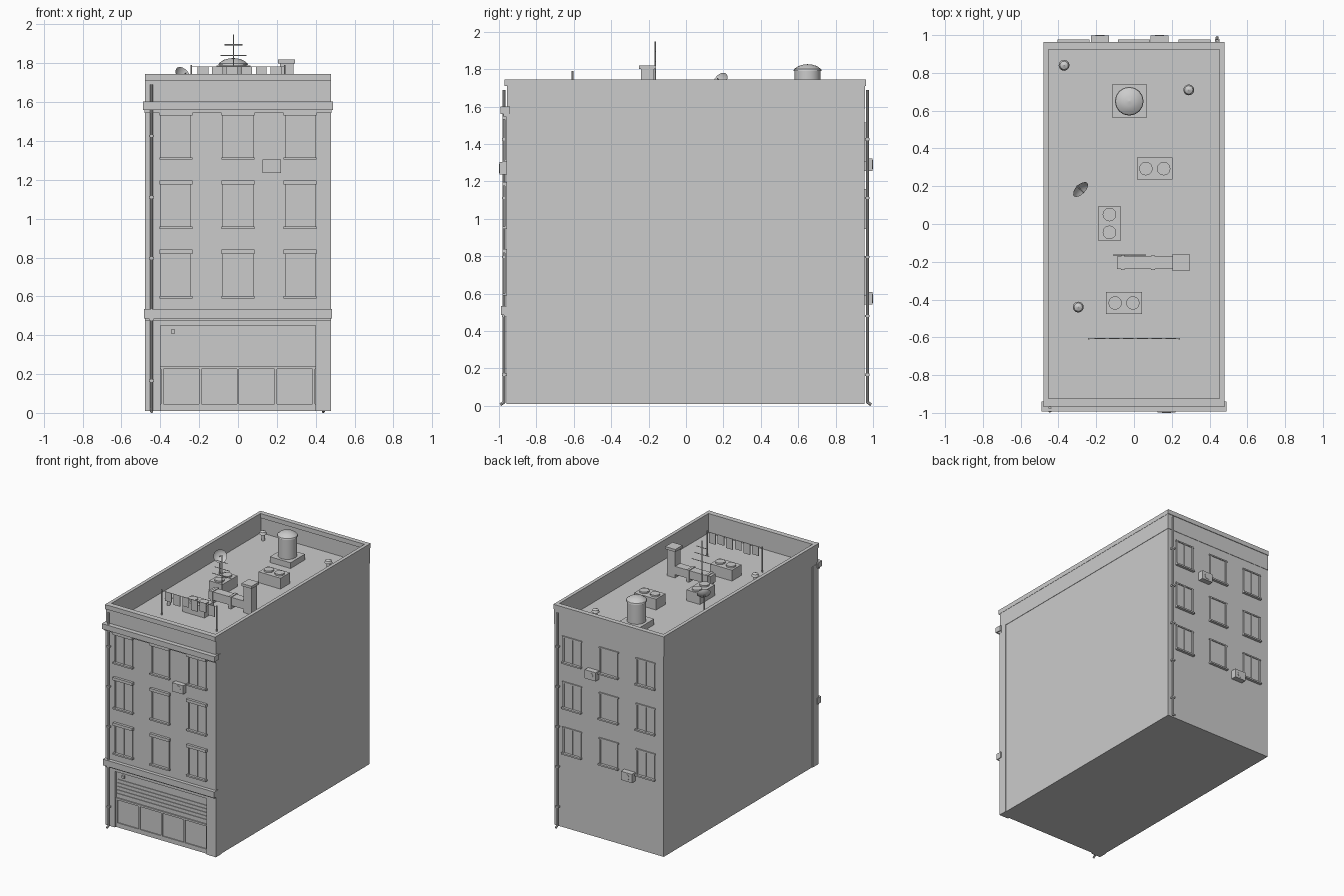
import bpy, math
from mathutils import Vector

old = bpy.data.objects.get("Cube")
if old:
    bpy.data.objects.remove(old, do_unlink=True)

mat = bpy.data.materials.new("plain grey")
mat.use_nodes = True
GREY = (0.6, 0.6, 0.6, 1)
mat.diffuse_color = GREY
mat.node_tree.nodes["Principled BSDF"].inputs["Base Color"].default_value = GREY


def finish(name, smooth=False):
    ob = bpy.context.object
    ob.name = name
    ob.data.materials.append(mat)
    if smooth:
        bpy.ops.object.shade_smooth_by_angle()
    return ob


def box(name, x, y, z):
    """Box from (min, max) ranges."""
    mid = [(a + b) / 2 for a, b in (x, y, z)]
    bpy.ops.mesh.primitive_cube_add(size=1, location=mid)
    ob = bpy.context.object
    ob.scale = [abs(b - a) for a, b in (x, y, z)]
    bpy.ops.object.transform_apply(location=False, rotation=False)
    return finish(name)


def rod(name, a, b, r, sides=8, r2=None):
    """Cylinder or cone between two points."""
    a, b = Vector(a), Vector(b)
    bpy.ops.mesh.primitive_cone_add(vertices=sides, radius1=r, radius2=r if r2 is None else r2,
                                    depth=(b - a).length, location=(a + b) / 2)
    bpy.context.object.rotation_euler = (b - a).to_track_quat('Z', 'Y').to_euler()
    return finish(name, True)


def lathe(name, centre, profile, sides=16):
    """Spin an (r, z) profile about a vertical axis."""
    n = len(profile)
    verts = [(r * math.cos(t), r * math.sin(t), z) for t in
             (2 * math.pi * i / sides for i in range(sides)) for r, z in profile]
    faces = [(i * n + j, (i + 1) % sides * n + j, (i + 1) % sides * n + j + 1, i * n + j + 1)
             for i in range(sides) for j in range(n - 1)]
    me = bpy.data.meshes.new(name)
    me.from_pydata(verts, [], faces)
    ob = bpy.data.objects.new(name, me)
    ob.location = centre
    bpy.context.collection.objects.link(ob)
    bpy.ops.object.select_all(action='DESELECT')
    bpy.context.view_layer.objects.active = ob
    ob.select_set(True)
    return finish(name, True)


W, FRONT, BACK, ROOF, TOP = 0.475, -0.96, 0.955, 1.59, 1.745

# Main block, with the shopfront opening cut into it
body = box("building_body", (-W, W), (FRONT, BACK), (0.01, ROOF))
cutter = box("shop_cutter", (-0.4, 0.4), (-1.1, FRONT + 0.02), (0, 0.45))
cutter.hide_render = True
cutter.hide_viewport = True
cut = body.modifiers.new("shop opening", 'BOOLEAN')
cut.object = cutter
cut.solver = 'EXACT'

for s in (-1, 1):
    box("corner_strip", (s * W, s * (W + 0.005)), (FRONT, -0.89), (0.01, ROOF))

# Parapet walls and coping around the sunken roof
for s in (-1, 1):
    box("side_parapet", (s * 0.455, s * 0.478), (FRONT + 0.005, BACK + 0.003), (ROOF - 0.002, 1.71))
    box("side_coping", (s * 0.453, s * 0.48), (FRONT - 0.01, BACK + 0.007), (1.71, TOP))
for name, y in (("front", (FRONT + 0.003, -0.93)), ("back", (0.935, BACK + 0.003))):
    box(name + "_parapet", (-0.47, 0.47), y, (ROOF - 0.002, 1.71))
    box(name + "_coping", (-0.478, 0.478), (y[0] - 0.01, y[1] + 0.005), (1.71, TOP))

# Front cornices, each with a thin moulding under it
box("upper_cornice", (-0.49, 0.49), (-0.993, -0.94), (1.56, 1.602))
box("upper_moulding", (-0.482, 0.482), (-0.975, -0.94), (1.545, 1.56))
box("lower_cornice", (-0.485, 0.485), (-0.988, -0.94), (0.487, 0.535))
box("lower_moulding", (-0.478, 0.478), (-0.972, -0.94), (0.475, 0.487))


def window(x, base, height, wall, out, mullion, lintel):
    """Raised window frame with sill and head; out is the wall's outward y sign."""
    def ys(d):
        return sorted((wall - out * 0.01, wall + out * d))
    top = base + height
    for s in (-1, 1):
        box("window_jamb", (x + s * 0.068, x + s * 0.079), ys(0.008), (base, top))
    if mullion:
        box("window_mullion", (x - 0.005, x + 0.005), ys(0.007), (base, top))
    box("window_pane", (x - 0.07, x + 0.07), ys(0.002), (base, top))
    box("window_head", (x - 0.085, x + 0.085), ys(0.02 if lintel else 0.009),
        (top - (0.022 if lintel else 0.01), top))
    box("window_sill", (x - 0.085, x + 0.085), ys(0.022), (base - 0.012, base))


for row in range(3):
    for col in (-1, 0, 1):
        base = 0.602 + row * 0.357
        window(col * 0.32, base, 0.238, FRONT, -1, col != 0, True)
        window(col * 0.32, base, 0.2, BACK, 1, col != 0, False)

# Shopfront: shutter slats, lower panel frames and a side lamp
shop = FRONT + 0.02
for i in range(5):
    box("shutter_slat", (-0.39, 0.39), (shop - 0.005, shop + 0.01), (0.27 + i * 0.028, 0.275 + i * 0.028))
box("shop_rail", (-0.4, 0.4), (shop - 0.01, shop + 0.01), (0.225, 0.24))
box("shop_kick", (-0.4, 0.4), (shop - 0.008, shop + 0.01), (0.01, 0.045))
for i in range(5):
    x = -0.39 + i * 0.195
    box("shop_bar", (x - 0.006, x + 0.006), (shop - 0.008, shop + 0.01), (0.01, 0.23))
box("shop_lamp", (-0.345, -0.325), (shop - 0.015, shop), (0.41, 0.43))

# Wall air conditioners
for x, z, out, wall in ((0.173, 1.27, -1, FRONT), (0.135, 1.29, 1, BACK), (-0.18, 0.575, 1, BACK)):
    box("wall_conditioner", (x - 0.048, x + 0.048), sorted((wall, out * 0.998)), (z - 0.034, z + 0.034))
    rod("conditioner_fan", (x, out * 0.99, z), (x, out, z), 0.024, 12)

# Drainpipes
for x, y, out in ((-0.445, FRONT - 0.013, -1), (0.44, BACK + 0.015, 1)):
    rod("drainpipe", (x, y, 0.015), (x, y, 1.69), 0.008)
    rod("drain_spout", (x, y, 0.02), (x, y + out * 0.02, 0.006), 0.008)
    for i in range(5):
        z = 0.16 + i * 0.315
        box("pipe_bracket", (x - 0.012, x + 0.012), sorted((y + out * 0.01, y - out * 0.014)), (z, z + 0.012))

# Water tank on a plinth
box("tank_plinth", (-0.115, 0.065), (0.56, 0.74), (ROOF, 1.635))
lathe("water_tank", (-0.025, 0.65, 0),
      [(0.07, 1.63), (0.07, 1.79), (0.076, 1.79), (0.073, 1.8), (0.05, 1.817), (0.025, 1.824), (0, 1.827)])

# Mushroom vents
for x, y in ((-0.37, 0.84), (0.29, 0.71), (-0.295, -0.44)):
    lathe("roof_vent", (x, y, ROOF), [(0.013, 0), (0.013, 0.05), (0.029, 0.05), (0.022, 0.068), (0, 0.078)], 12)

# Roof air handling units with fans on top
for x, y, along in ((0.11, 0.293, 'x'), (-0.053, -0.418, 'x'), (-0.13, 0.003, 'y')):
    hx, hy = (0.095, 0.058) if along == 'x' else (0.058, 0.093)
    box("roof_unit", (x - hx, x + hx), (y - hy, y + hy), (ROOF, 1.675))
    for s in (-1, 1):
        fx, fy = (x + s * 0.047, y) if along == 'x' else (x, y + s * 0.047)
        rod("unit_fan", (fx, fy, 1.675), (fx, fy, 1.687), 0.036, 12)

# Duct running into a chimney
box("duct", (-0.09, 0.24), (-0.238, -0.172), (1.615, 1.68))
for x in (-0.06, 0.1):
    box("duct_leg", (x - 0.01, x + 0.01), (-0.244, -0.166), (ROOF, 1.685))
box("chimney", (0.215, 0.285), (-0.24, -0.17), (ROOF, 1.8))
box("chimney_cap", (0.205, 0.293), (-0.25, -0.16), (1.8, 1.82))

# Aerial
rod("aerial_mast", (-0.023, -0.165, ROOF), (-0.023, -0.165, 1.947), 0.004, 6)
for z, h in ((1.895, 0.047), (1.84, 0.066), (1.785, 0.087)):
    rod("aerial_bar", (-0.023 - h, -0.165, z), (-0.023 + h, -0.165, z), 0.003, 6)

# Satellite dish on a post
rod("dish_post", (-0.3, 0.2, ROOF), (-0.3, 0.2, 1.735), 0.006)
dish = lathe("satellite_dish", (-0.295, 0.195, 1.728), [(0, 0), (0.025, 0.004), (0.042, 0.013), (0.05, 0.02)])
aim = Vector((0.62, -0.62, 0.5))
dish.rotation_euler = aim.to_track_quat('Z', 'Y').to_euler()
tip = Vector(dish.location) + aim.normalized() * 0.045
rod("dish_arm", dish.location, tip, 0.003, 6)

# Washing line with hanging clothes
for s in (-1, 1):
    rod("line_post", (s * 0.24, -0.607, ROOF), (s * 0.24, -0.607, 1.79), 0.005, 6)
rod("washing_line", (-0.24, -0.607, 1.782), (0.24, -0.607, 1.782), 0.002, 6)
for i in range(6):
    x = -0.18 + i * 0.075
    box("hanging_cloth", (x - 0.028, x + 0.028), (-0.609, -0.604), (1.71 - 0.012 * (i % 2), 1.782))
